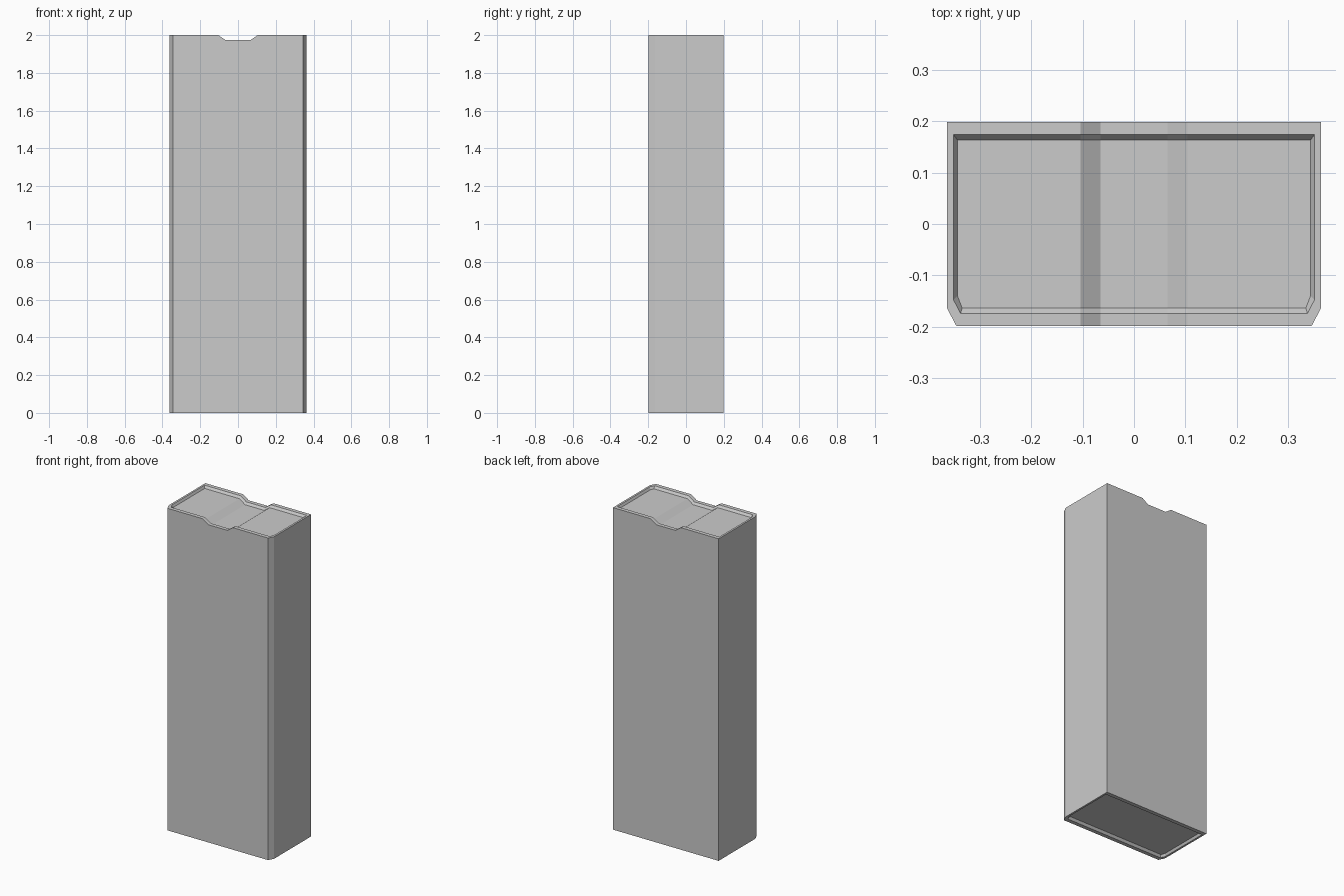
import bpy, bmesh

if "Cube" in bpy.data.objects:
    bpy.data.objects.remove(bpy.data.objects["Cube"])

NOTCH = [(-0.104, 0.0), (-0.065, 0.027), (0.065, 0.027), (0.104, 0.0)]  # x, drop
DEPTH = 0.014  # how far each end panel is sunk


def outline(half_x, half_y, cham_x, cham_y):
    """Footprint: square back corners, cut front corners, points at the notch.
    Counter-clockwise from the back left; each point is x, y, notch drop."""
    side = [(-half_x, half_y, 0), (-half_x, -half_y + cham_y, 0),
            (-half_x + cham_x, -half_y, 0)]
    front = [(x, -half_y, d) for x, d in NOTCH]
    right = [(-x, y, d) for x, y, d in reversed(side)]
    back = [(x, half_y, d) for x, d in reversed(NOTCH)]
    return side + front + right + back


outer = outline(0.363, 0.1985, 0.018, 0.034)
rim = outline(0.351, 0.174, 0.014, 0.027)
panel = outline(0.343, 0.163, 0.009, 0.023)

bm = bmesh.new()


def ring(points, z, follow_notch):
    return [bm.verts.new((x, y, z - d * follow_notch)) for x, y, d in points]


def bridge(a, b):
    for i in range(len(a)):
        j = (i + 1) % len(a)
        bm.faces.new((a[i], a[j], b[j], b[i]))


def floor(r):
    # Two end pieces and the three strips of the notch
    bm.faces.new((r[0], r[1], r[2], r[3], r[13]))
    for i in range(3, 6):
        bm.faces.new((r[i], r[i + 1], r[15 - i], r[16 - i]))
    bm.faces.new((r[6], r[7], r[8], r[9], r[10]))


# Rings from the sunken underside, up the walls, to the sunken top
rings = [ring(panel, DEPTH, 0), ring(rim, 0, 0), ring(outer, 0, 0),
         ring(outer, 2, 1), ring(rim, 2, 1), ring(panel, 2 - DEPTH, 1)]
for lower, upper in zip(rings, rings[1:]):
    bridge(lower, upper)
floor(rings[0])
floor(rings[-1])
bmesh.ops.recalc_face_normals(bm, faces=bm.faces)

mesh = bpy.data.meshes.new("notched_block")
bm.to_mesh(mesh)
bm.free()
block = bpy.data.objects.new("notched_block", mesh)
bpy.context.collection.objects.link(block)
